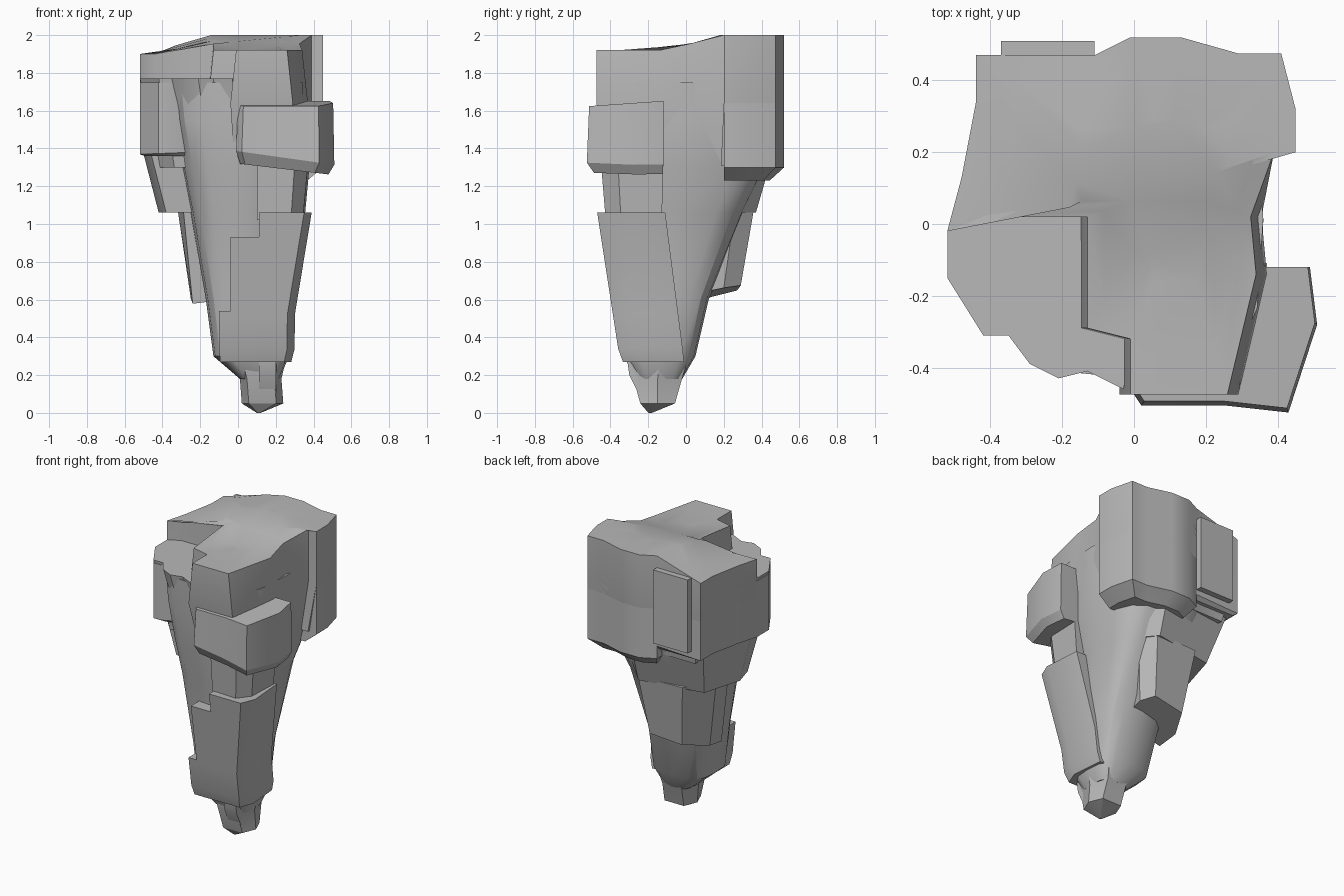
import bpy
import bmesh
from math import cos, sin, radians, tau
from mathutils import Vector

old = bpy.data.objects.get("Cube")
if old:
    bpy.data.objects.remove(old, do_unlink=True)

stone = bpy.data.materials.new("grey stone")
stone.use_nodes = True
shade = (0.48, 0.48, 0.48, 1)
stone.diffuse_color = shade
stone.node_tree.nodes["Principled BSDF"].inputs["Base Color"].default_value = shade


def loft(name, rings, domed=False, angle=30):
    """Skin a stack of equal-sized point rings, listed from bottom to top."""
    mesh = bpy.data.meshes.new(name)
    bm = bmesh.new()
    loops = [[bm.verts.new(p) for p in ring] for ring in rings]
    if domed:
        centre = Vector((0.1, 0.1, 0))
        for scale in (0.8, 0.45):
            inner = [centre.lerp(Vector(p), scale) for p in rings[-1]]
            loops.append([bm.verts.new((p.x, p.y, crown_height(p.x, p.y))) for p in inner])
    for low, high in zip(loops, loops[1:]):
        for i in range(len(low)):
            j = (i + 1) % len(low)
            bm.faces.new((low[i], low[j], high[j], high[i]))
    caps = [bm.faces.new(loops[0][::-1]), bm.faces.new(loops[-1])]
    bmesh.ops.triangulate(bm, faces=caps)
    bmesh.ops.recalc_face_normals(bm, faces=bm.faces)
    bm.to_mesh(mesh)
    bm.free()
    obj = bpy.data.objects.new(name, mesh)
    bpy.context.collection.objects.link(obj)
    mesh.materials.append(stone)
    bpy.ops.object.select_all(action="DESELECT")
    obj.select_set(True)
    bpy.context.view_layer.objects.active = obj
    bpy.ops.object.shade_smooth_by_angle(angle=radians(angle))


def level(plan, z, tilt_x=0, tilt_y=0):
    """Lift a plan outline to a height, optionally on a sloping plane."""
    return [(x, y, z + tilt_x * x + tilt_y * y) for x, y in plan]


def squeeze(plan, scale, pivot):
    px, py = pivot
    return [(px + (x - px) * scale, py + (y - py) * scale) for x, y in plan]


def rounded(z, x0, x1, y0, y1, count=16, power=0.6):
    """Rounded-box ring that fits the given bounds."""
    ring = []
    for i in range(count):
        c, s = cos(tau * i / count), sin(tau * i / count)
        u = abs(c) ** power * (1 if c > 0 else -1)
        v = abs(s) ** power * (1 if s > 0 else -1)
        ring.append(((x0 + x1 + u * (x1 - x0)) / 2, (y0 + y1 + v * (y1 - y0)) / 2, z))
    return ring


def crown_height(x, y):
    rise = min(max((y + 0.1) / 0.28, 0), 1)
    fall = min(max((-0.2 - x) / 0.24, 0), 1)
    return 1.92 + 0.08 * rise * (1 - fall) - 0.02 * fall


# Tapering core
loft("core", [
    rounded(0.18, 0.01, 0.22, -0.26, -0.02),
    rounded(0.30, -0.13, 0.27, -0.33, 0.05),
    rounded(0.60, -0.17, 0.27, -0.34, 0.12),
    rounded(1.06, -0.25, 0.30, -0.38, 0.31),
    rounded(1.30, -0.30, 0.36, -0.42, 0.43),
    rounded(1.55, -0.35, 0.36, -0.43, 0.46),
    rounded(1.75, -0.37, 0.36, -0.43, 0.46)])

# Pointed foot
loft("foot", [
    rounded(0.0, 0.10, 0.12, -0.20, -0.18, 6),
    rounded(0.05, 0.02, 0.24, -0.25, -0.05, 6),
    rounded(0.18, 0.01, 0.23, -0.29, -0.01, 6),
    rounded(0.27, -0.02, 0.25, -0.30, 0.02, 6)], angle=20)
loft("foot_block", [
    level([(0.11, -0.24), (0.2, -0.24), (0.2, -0.1), (0.11, -0.1)], 0.08),
    level([(0.11, -0.3), (0.2, -0.3), (0.2, -0.1), (0.11, -0.1)], 0.2),
    level([(0.11, -0.31), (0.2, -0.31), (0.2, -0.1), (0.11, -0.1)], 0.27)])

# Crown, notched at the front left, its front walls flaring downwards
crown = [(-0.44, 0.47), (-0.44, 0.34), (-0.48, 0.13), (-0.52, -0.02), (-0.44, 0.02),
         (-0.13, 0.02), (-0.13, -0.29), (-0.01, -0.32), (-0.01, -0.475), (0.26, -0.475),
         (0.34, -0.14), (0.325, 0.02), (0.39, 0.2), (0.45, 0.2), (0.45, 0.32),
         (0.41, 0.475), (0.29, 0.475), (0.13, 0.52), (-0.01, 0.52), (-0.11, 0.47)]
flared = [(x + (0.03 if x > 0 else -0.03), y) if y < 0.1 and x > -0.2 else (x, y)
          for x, y in crown]
loft("crown", [level(squeeze(flared, 0.85, (0.1, 0.1)), 1.31),
               level(flared, 1.64),
               [(x, y, crown_height(x, y)) for x, y in crown]], domed=True)

# Back slab with an undercut foot
back = [(-0.11, 0.3), (0.15, 0.2), (0.45, 0.2), (0.45, 0.32), (0.41, 0.475),
        (0.29, 0.475), (0.13, 0.52), (-0.01, 0.52), (-0.11, 0.47)]
loft("back_slab", [level(squeeze(back, 0.76, (0.1, 0.2)), 1.23),
                   level(back, 1.30),
                   level(back, 1.88)])

# Left slab, its front lower than its rear
side = [(-0.44, 0.47), (-0.44, 0.34), (-0.48, 0.13), (-0.52, -0.02), (-0.52, -0.15),
        (-0.42, -0.31), (-0.36, -0.31), (-0.2, -0.25), (-0.1, 0.3), (-0.11, 0.47)]
loft("left_slab", [level(squeeze(side, 0.94, (-0.1, 0.1)), 1.36),
                   level(side, 1.39, 0.04), level(side, 1.75)])
shelf = [(-0.46, 0.03), (-0.52, -0.02), (-0.52, -0.15), (-0.42, -0.31), (-0.35, -0.31),
         (-0.29, -0.39), (-0.21, -0.43), (-0.13, -0.41), (-0.03, -0.46), (0.1, 0.03)]
loft("front_left_shelf", [level(squeeze(shelf, 0.84, (0.1, 0.03)), 1.3),
                          level(squeeze(shelf, 0.94, (0.1, 0.03)), 1.64),
                          level(shelf, 1.77)])
corner = [(-0.37, 0.3), (-0.11, 0.3), (-0.11, 0.51), (-0.37, 0.51)]
loft("back_left_block", [level(corner, 1.42), level(corner, 1.92)])

# Sloping band beneath the left and back slabs
band_top = [(-0.46, -0.14), (-0.5, 0.02), (-0.41, 0.4), (0.1, 0.46), (0.3, 0.3), (0.1, -0.12)]
band_low = [(-0.38, -0.12), (-0.42, 0.02), (-0.34, 0.29), (0.1, 0.37), (0.24, 0.2), (0.1, -0.1)]
loft("under_band", [level(band_low, 1.06), level(band_top, 1.37)])

# Rear plate lower down
rear_top = [(-0.29, -0.05), (-0.32, 0.13), (-0.21, 0.34), (0.11, 0.36), (0.18, 0.26), (0.1, 0)]
rear_low = [(-0.24, -0.04), (-0.25, 0.1), (-0.16, 0.27), (0.07, 0.29), (0.12, 0.2), (0.1, 0)]
loft("rear_plate", [level(rear_low, 0.61, 0.1, 0.2), level(rear_top, 1.08)])

# Upper plate wrapping the front right corner
wrap = [(-0.01, -0.46), (0.02, -0.505), (0.25, -0.505), (0.43, -0.525), (0.51, -0.28),
        (0.49, -0.12), (0.3, -0.12), (0.1, -0.3)]
loft("upper_plate", [level(squeeze(wrap, 0.9, (0.2, -0.15)), 1.32, -0.12),
                     level(wrap, 1.385, -0.14),
                     level(squeeze(wrap, 0.97, (0.3, -0.12)), 1.66, 0, 0.07)])

# Recessed neck between the two front right plates
neck = [(0.1, -0.44), (0.3, -0.45), (0.37, -0.36), (0.38, -0.12), (0.1, -0.12)]
loft("plate_neck", [level(squeeze(neck, 0.9, (0.1, -0.2)), 1.02), level(neck, 1.32)])


def front_ring(z, left):
    """Outline of the long front right plate at a height."""
    t = (z - 0.28) / 0.78
    front, rear = -0.35 - 0.12 * t, -0.01 - 0.1 * t
    right = 0.30 + 0.09 * max(0, t - 0.3) / 0.7
    return [(left, front, z), (right - 0.04, front, z), (right, front + 0.1, z),
            (right - 0.02, rear, z), (0.12, rear, z), (left, front + 0.2, z)]


# Long lower plate in three steps
for name, top, left in (("tall", 1.06, 0.11), ("middle", 0.93, -0.04), ("short", 0.54, -0.1)):
    base = [(x * 0.94, y * 0.95, z - 0.02) for x, y, z in front_ring(0.29, left)]
    loft(name + "_lower_plate", [base, front_ring(0.34, left), front_ring(0.52, left),
                                 front_ring(top, left)])
